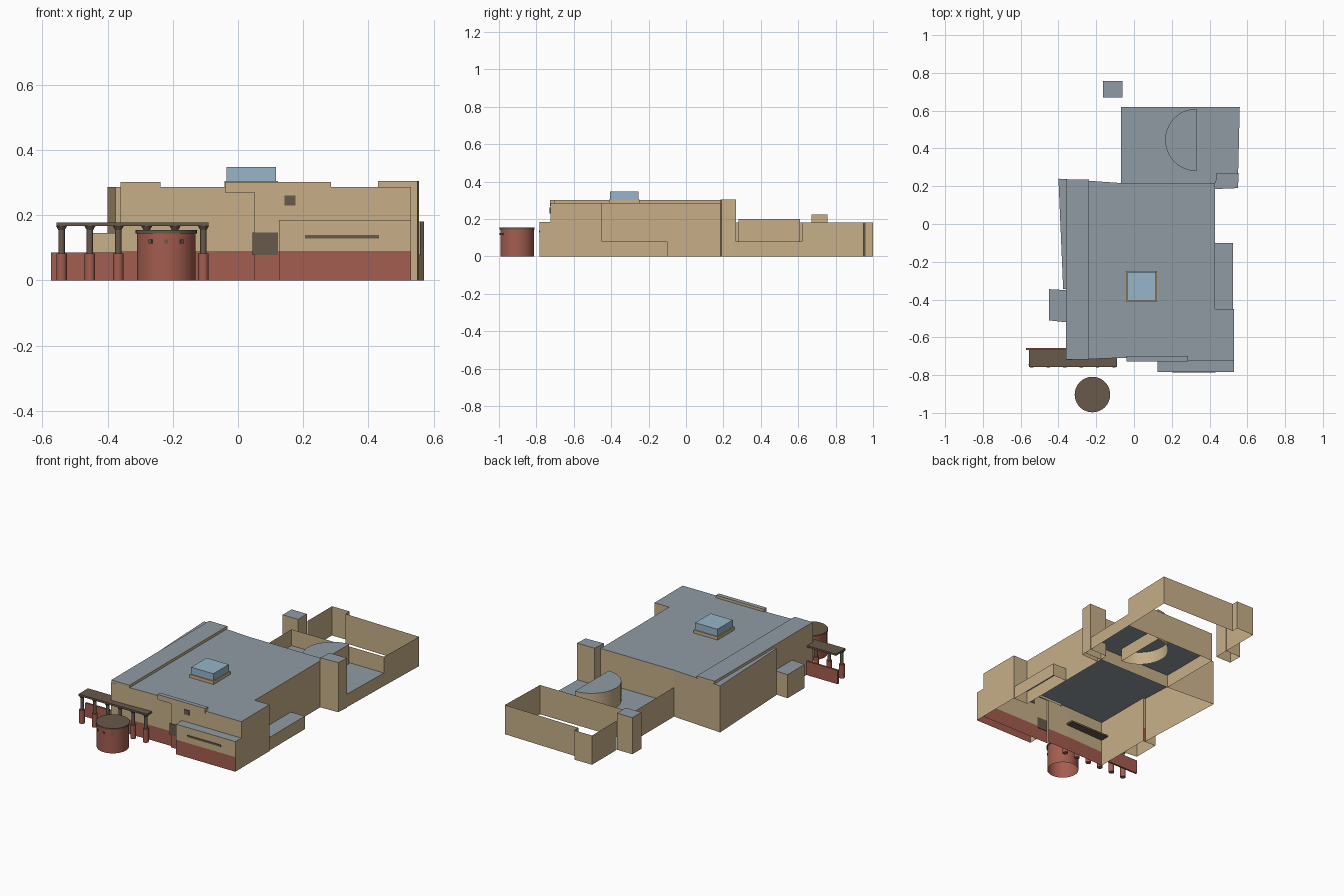
import bpy, bmesh, math
from mathutils import Vector

cube = bpy.data.objects.get("Cube")
if cube:
    bpy.data.objects.remove(cube, do_unlink=True)


def material(name, rgb):
    m = bpy.data.materials.new(name)
    m.use_nodes = True
    m.diffuse_color = (*rgb, 1)
    m.node_tree.nodes["Principled BSDF"].inputs["Base Color"].default_value = (*rgb, 1)
    return m


TAN = material("sand_plaster", (0.57, 0.43, 0.25))
ROOF = material("roof_grey", (0.28, 0.33, 0.37))
RED = material("red_brick", (0.37, 0.11, 0.08))
BROWN = material("dark_brown", (0.14, 0.10, 0.07))
GLASS = material("skylight_blue", (0.31, 0.46, 0.58))
PLINTH = 0.09


def finish(name, bm, mats, smooth=False):
    mesh = bpy.data.meshes.new(name)
    bm.to_mesh(mesh)
    bm.free()
    for m in mats:
        mesh.materials.append(m)
    if smooth:
        mesh.shade_smooth()
        mesh.set_sharp_from_angle(angle=math.radians(35))
    ob = bpy.data.objects.new(name, mesh)
    bpy.context.collection.objects.link(ob)
    return ob


def rect(x0, x1, y0, y1):
    return [(x0, y0), (x1, y0), (x1, y1), (x0, y1)]


def shell(name, outline, z0, z1, side=TAN, top=ROOF, plinth=False, bottom=False, smooth=False):
    """Extrude a counter-clockwise footprint; the underside stays open unless asked."""
    bm = bmesh.new()
    low = [bm.verts.new((x, y, z0)) for x, y in outline]
    high = [bm.verts.new((x, y, z1)) for x, y in outline]
    n = len(outline)
    for i in range(n):
        j = (i + 1) % n
        bm.faces.new((low[i], low[j], high[j], high[i]))
    bm.faces.new(high)
    if bottom:
        bm.faces.new(low[::-1])
    if plinth:
        bmesh.ops.bisect_plane(bm, geom=bm.verts[:] + bm.edges[:] + bm.faces[:],
                               plane_co=(0, 0, PLINTH), plane_no=(0, 0, 1))
    bm.normal_update()
    for f in bm.faces:
        if f.normal.z > 0.9:
            f.material_index = 1
        elif plinth and f.normal.y < -0.9 and f.calc_center_median().z < PLINTH:
            f.material_index = 2
    return finish(name, bm, [side, top, RED], smooth)


def box(name, x0, x1, y0, y1, z0, z1, mat):
    return shell(name, rect(x0, x1, y0, y1), z0, z1, mat, mat, bottom=True)


def wall(name, path, z0, z1):
    """Thin free-standing wall following a path."""
    bm = bmesh.new()
    cols = [(bm.verts.new((x, y, z0)), bm.verts.new((x, y, z1))) for x, y in path]
    for a, b in zip(cols, cols[1:]):
        bm.faces.new((a[0], b[0], b[1], a[1]))
    return finish(name, bm, [TAN])


def tube(name, x, y, r0, r1, z0, z1, mat, sides=16, open_base=False):
    bm = bmesh.new()
    bmesh.ops.create_cone(bm, cap_ends=True, segments=sides, radius1=r0, radius2=r1, depth=z1 - z0)
    bmesh.ops.translate(bm, verts=bm.verts, vec=Vector((x, y, (z0 + z1) / 2)))
    bm.normal_update()
    if open_base:
        bmesh.ops.delete(bm, geom=[f for f in bm.faces if f.normal.z < -0.9], context='FACES_ONLY')
    return finish(name, bm, [mat], True)


# Main hall and its attached volumes
shell("main_hall", [(-0.36, -0.72), (-0.1, -0.71), (0.05, -0.71), (0.05, -0.725), (0.53, -0.725),
                    (0.53, -0.45), (0.43, -0.45), (0.43, 0.217), (-0.07, 0.217), (-0.4, 0.24),
                    (-0.375, -0.345), (-0.36, -0.345)], 0, 0.286, plinth=True)
shell("front_extension", rect(0.125, 0.53, -0.783, -0.725), 0, 0.185, plinth=True)
shell("side_annex", rect(0.43, 0.525, -0.45, -0.1), 0, 0.08)
shell("west_porch", [(-0.45, -0.51), (-0.36, -0.52), (-0.36, -0.35), (-0.45, -0.345)], 0, 0.145)
shell("corner_tower", [(0.43, 0.185), (0.55, 0.19), (0.555, 0.268), (0.435, 0.268)], 0, 0.305)

# Raised roof edges
shell("west_roof_strip", rect(-0.36, -0.237, -0.718, 0.235), 0.286, 0.302)
shell("front_parapet", rect(-0.04, 0.285, -0.727, -0.7), 0.27, 0.302)

# Skylight
shell("skylight_curb", rect(-0.042, 0.122, -0.412, -0.248), 0.286, 0.305, TAN, TAN)
shell("skylight_glass", rect(-0.035, 0.116, -0.405, -0.255), 0.305, 0.348, GLASS, GLASS)

# Rear terrace with parapet and half-round stair house
shell("rear_terrace", [(-0.07, 0.217), (0.55, 0.217), (0.56, 0.62), (-0.07, 0.62)], 0, 0.08)
wall("terrace_parapet", [(-0.07, 0.217), (-0.07, 0.62), (0.56, 0.62)], 0.08, 0.18)
arc = [math.radians(90 + 180 * i / 20) for i in range(21)]
shell("half_round_house", [(0.33 + 0.165 * math.cos(a), 0.445 + 0.165 * math.sin(a)) for a in arc],
      0, 0.2, smooth=True)

# Walled yard and its gate tower
wall("yard_wall", [(0.56, 0.62), (0.57, 0.948), (0.06, 0.96), (0.06, 1.0), (-0.06, 1.0),
                   (-0.06, 0.76)], 0, 0.18)
shell("gate_tower", rect(-0.165, -0.06, 0.67, 0.757), 0, 0.225)

# Front openings
box("door", 0.045, 0.122, -0.729, -0.722, 0.078, 0.147, BROWN)
box("front_window", 0.143, 0.176, -0.729, -0.722, 0.23, 0.26, BROWN)
box("slit_window", 0.205, 0.432, -0.787, -0.78, 0.128, 0.139, BROWN)

# Round drum with cap and small openings
DX, DY, DR = -0.22, -0.903, 0.09
tube("drum_body", DX, DY, DR, DR, 0, 0.145, RED, 40, True)
tube("drum_cap", DX, DY, 0.094, 0.094, 0.144, 0.155, BROWN, 40)
for i in (-1, 0, 1):
    a = math.radians(32 * i)
    ob = box("drum_opening", -0.006, 0.006, -0.004, 0.004, 0.113, 0.126, BROWN)
    ob.location = (DX + DR * math.sin(a), DY - DR * math.cos(a), 0)
    ob.rotation_euler.z = a

# Pergola: roof slab, low wall and six posts on brick bases
box("pergola_roof", -0.556, -0.09, -0.757, -0.665, 0.167, 0.178, BROWN)
box("pergola_low_wall", -0.573, -0.36, -0.668, -0.657, 0, 0.085, RED)
for i in range(6):
    x = -0.541 + 0.087 * i
    tube("post_base", x, -0.744, 0.016, 0.016, 0, 0.083, RED)
    tube("post_shaft", x, -0.744, 0.01, 0.01, 0.083, 0.155, BROWN, 12)
    tube("post_capital", x, -0.744, 0.01, 0.017, 0.155, 0.167, BROWN, 12)
